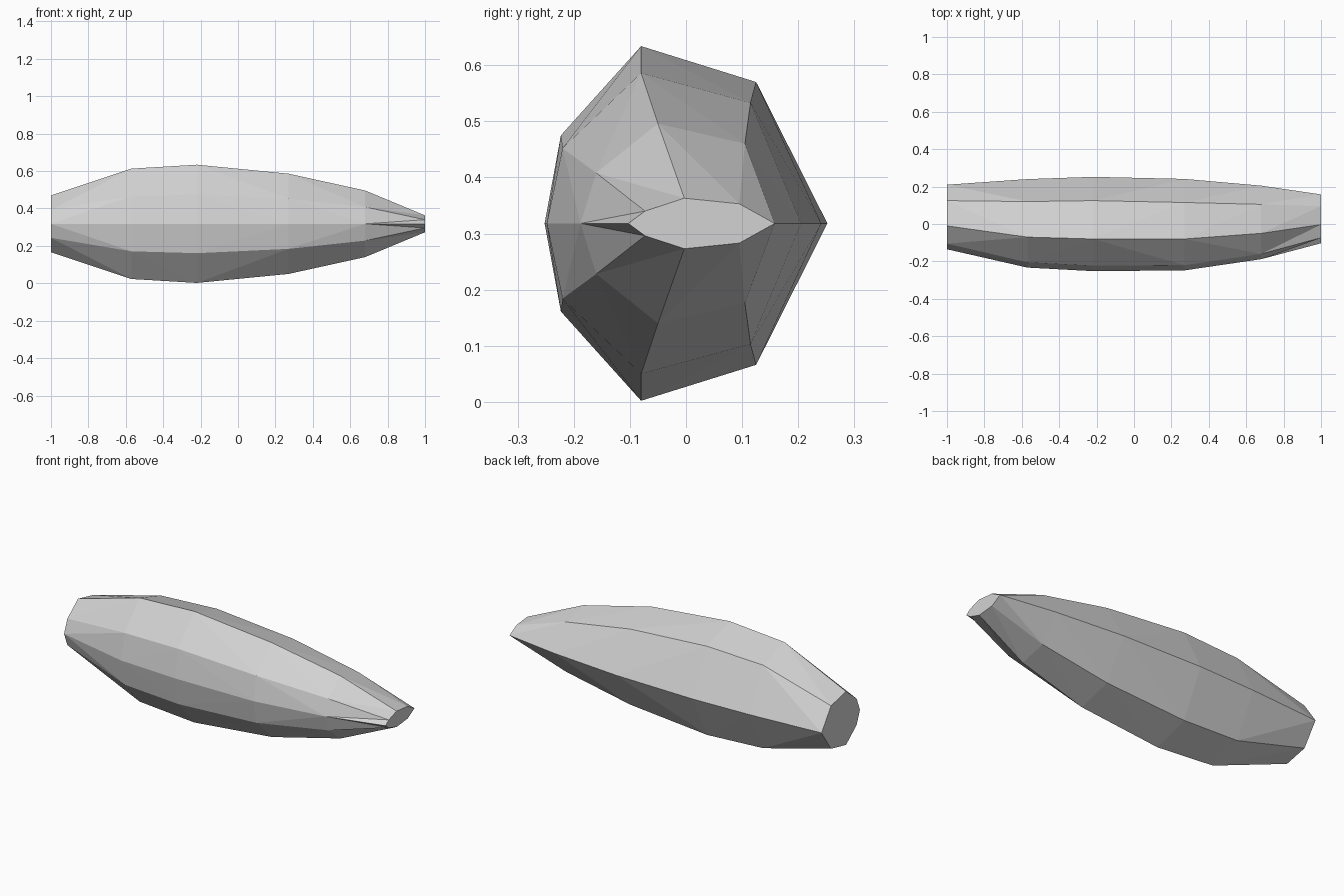
import bpy, bmesh

if "Cube" in bpy.data.objects:
    bpy.data.objects.remove(bpy.data.objects["Cube"])

MID = 0.318  # height of the symmetry plane

# Each station: x, back y, then (y, half height) for shoulder, ridge, cheek, then front y
STATIONS = [
    (-1.00, 0.21, (0.125, 0.122), (-0.01, 0.152), (-0.105, 0.075), -0.135),
    (-0.57, 0.24, (0.12, 0.236), (-0.07, 0.295), (-0.205, 0.147), -0.233),
    (-0.22, 0.252, (0.125, 0.252), (-0.08, 0.316), (-0.223, 0.157), -0.252),
    (0.27, 0.241, (0.115, 0.215), (-0.08, 0.268), (-0.22, 0.134), -0.248),
    (0.68, 0.205, (0.105, 0.142), (-0.05, 0.178), (-0.16, 0.09), -0.188),
    (1.00, 0.158, (0.095, 0.035), (-0.003, 0.045), (-0.073, 0.022), -0.103),
]

grey = bpy.data.materials.new("light_grey")
grey.diffuse_color = (0.65, 0.65, 0.65, 1)
grey.use_nodes = True
grey.node_tree.nodes["Principled BSDF"].inputs["Base Color"].default_value = grey.diffuse_color

bm = bmesh.new()
rings = []
for x, back, *pairs, front in STATIONS:
    # Upper half runs back to front, lower half is its mirror
    loop = [(back, 0)] + pairs + [(front, 0)]
    loop += [(y, -h) for y, h in reversed(pairs)]
    rings.append([bm.verts.new((x, y, MID + h)) for y, h in loop])

# Faceted skin between neighbouring rings
n = len(rings[0])
for a, b in zip(rings, rings[1:]):
    for i in range(n):
        j = (i + 1) % n
        bm.faces.new((a[i], a[j], b[j], b[i]))
bmesh.ops.triangulate(bm, faces=bm.faces[:], quad_method='LONG_EDGE')

# Flat end caps
bm.faces.new(rings[0])
bm.faces.new(rings[-1])
bmesh.ops.recalc_face_normals(bm, faces=bm.faces[:])

mesh = bpy.data.meshes.new("tapered_body")
bm.to_mesh(mesh)
bm.free()
mesh.materials.append(grey)
body = bpy.data.objects.new("tapered_body", mesh)
bpy.context.collection.objects.link(body)
